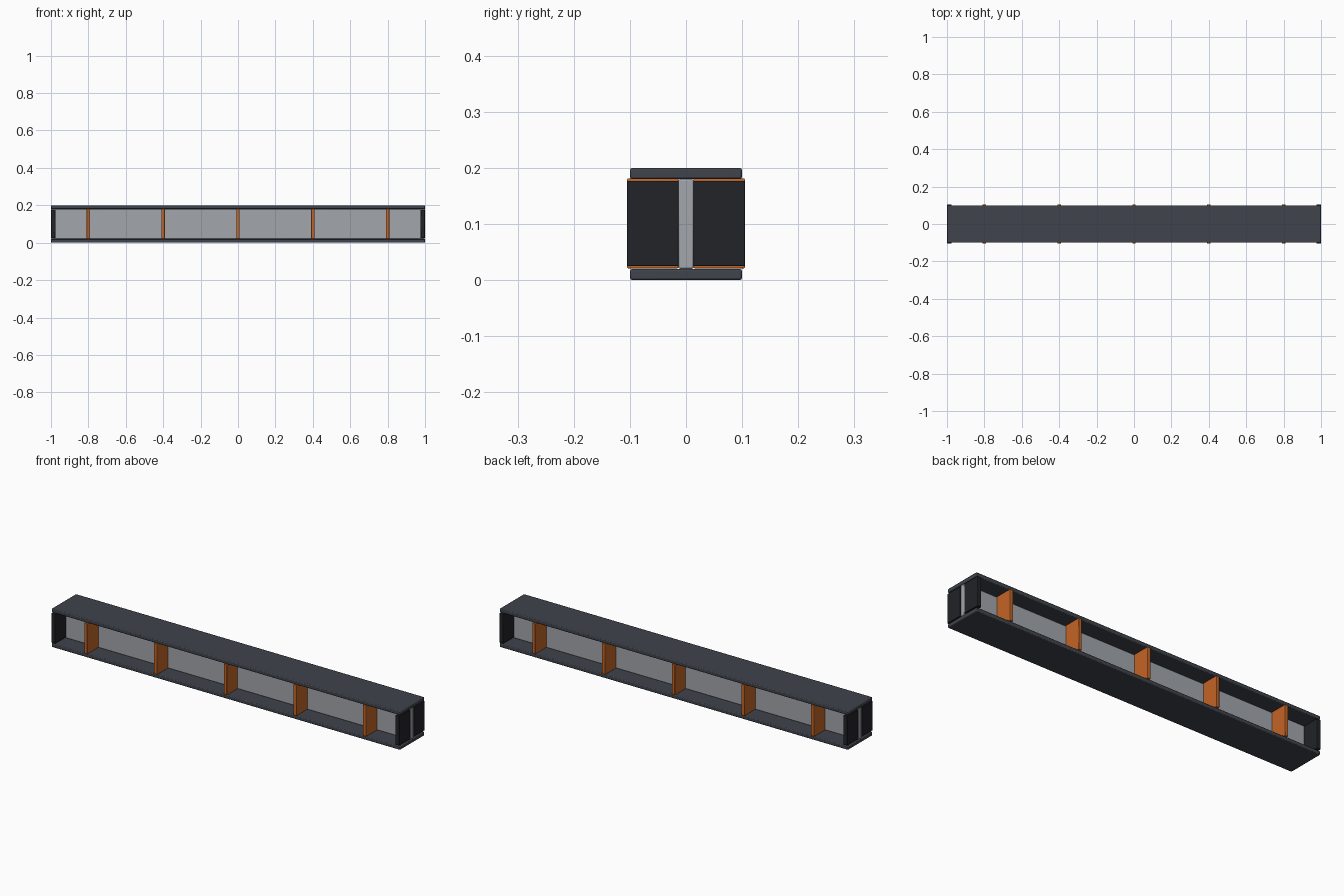
import bpy

if "Cube" in bpy.data.objects:
    bpy.data.objects.remove(bpy.data.objects["Cube"])


def material(name, color):
    m = bpy.data.materials.new(name)
    m.diffuse_color = (*color, 1)
    m.use_nodes = True
    m.node_tree.nodes["Principled BSDF"].inputs["Base Color"].default_value = m.diffuse_color
    return m


dark_steel = material("dark_steel", (0.05, 0.056, 0.07))
light_steel = material("light_steel", (0.36, 0.38, 0.41))
orange = material("orange_paint", (0.55, 0.13, 0.02))
black = material("black_steel", (0.016, 0.017, 0.02))


def plate(name, lo, hi, mat, bevel):
    """Bevelled box between two opposite corners."""
    bpy.ops.mesh.primitive_cube_add(size=1, location=[(a + b) / 2 for a, b in zip(lo, hi)])
    ob = bpy.context.object
    ob.name = name
    ob.scale = [b - a for a, b in zip(lo, hi)]
    bpy.ops.object.transform_apply(location=False, rotation=False, scale=True)
    ob.data.materials.append(mat)
    mod = ob.modifiers.new("edge_bevel", 'BEVEL')
    mod.width = bevel
    mod.segments = 2
    bpy.ops.object.shade_smooth_by_angle()
    return ob


# Flanges and web
plate("bottom_flange", (-1, -0.1, 0), (1, 0.1, 0.02), dark_steel, 0.004)
plate("top_flange", (-1, -0.1, 0.18), (1, 0.1, 0.2), dark_steel, 0.004)
plate("web", (-0.998, -0.0135, 0.02), (0.998, 0.0135, 0.18), light_steel, 0.003)

for side, label in ((-1, "front"), (1, "back")):
    y0, y1 = sorted((side * 0.0135, side * 0.105))

    # Stiffener ribs along the web
    for i in range(5):
        x = -0.8 + 0.4 * i
        plate(f"{label}_stiffener_{i + 1}", (x - 0.009, y0, 0.021), (x + 0.009, y1, 0.181), orange, 0.002)

    # End plates closing the channels
    for end, end_label in ((-1, "left"), (1, "right")):
        x0, x1 = sorted((end * 0.976, end * 0.999))
        plate(f"{label}_{end_label}_end_plate", (x0, y0, 0.025), (x1, y1, 0.177), black, 0.002)
